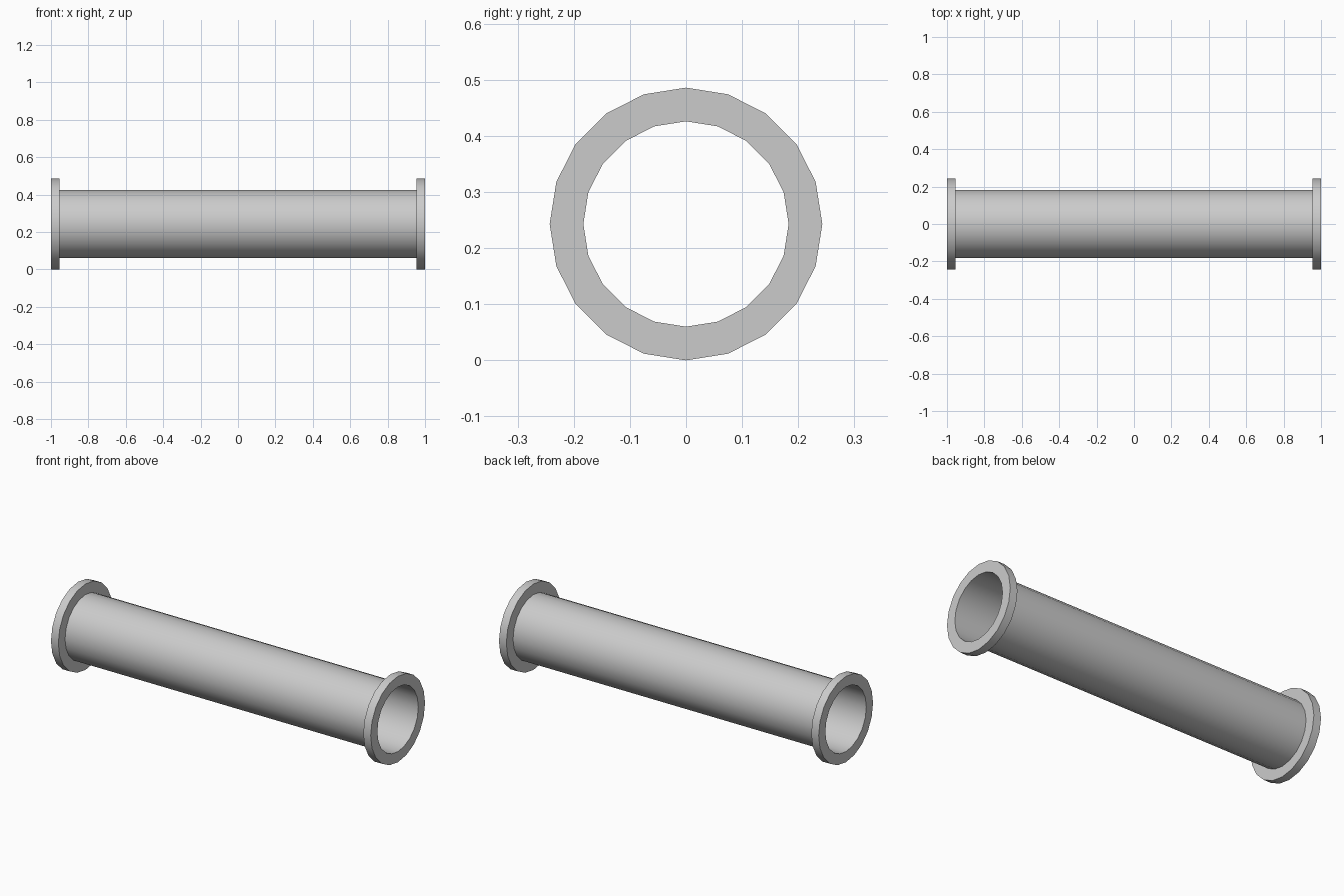
import bpy, bmesh
from math import sin, cos, tau

if "Cube" in bpy.data.objects:
    bpy.data.objects.remove(bpy.data.objects["Cube"])

SIDES = 20
R_OUT, R_BORE = 0.243, 0.183
X_END, X_IN = 1.0, 0.954


def lathe(name, profile, closed):
    """Revolve (x, radius) points around the x axis."""
    bm = bmesh.new()
    rings = [[bm.verts.new((x, r * cos(tau * i / SIDES), r * sin(tau * i / SIDES)))
              for i in range(SIDES)] for x, r in profile]
    pairs = list(zip(rings, rings[1:]))
    if closed:
        pairs.append((rings[-1], rings[0]))
    for a, b in pairs:
        for i in range(SIDES):
            j = (i + 1) % SIDES
            bm.faces.new((a[i], b[i], b[j], a[j]))
    bmesh.ops.recalc_face_normals(bm, faces=bm.faces[:])
    # open shells: make sure the outside faces away from the axis
    f = bm.faces[:][0]
    c = f.calc_center_median()
    if not closed and f.normal.y * c.y + f.normal.z * c.z < 0:
        bmesh.ops.reverse_faces(bm, faces=bm.faces[:])
    mesh = bpy.data.meshes.new(name)
    bm.to_mesh(mesh)
    bm.free()
    ob = bpy.data.objects.new(name, mesh)
    ob.location.z = R_OUT
    bpy.context.collection.objects.link(ob)
    bpy.ops.object.select_all(action='DESELECT')
    ob.select_set(True)
    bpy.context.view_layer.objects.active = ob
    bpy.ops.object.shade_smooth_by_angle()
    return ob


# thin pipe wall between the flanges
lathe("pipe", [(-X_IN, R_BORE), (X_IN, R_BORE)], False)

# flange ring at each end
for side, s in (("left", -1), ("right", 1)):
    lathe(f"{side}_flange", [(s * X_IN, R_BORE), (s * X_IN, R_OUT),
                             (s * X_END, R_OUT), (s * X_END, R_BORE)], True)
